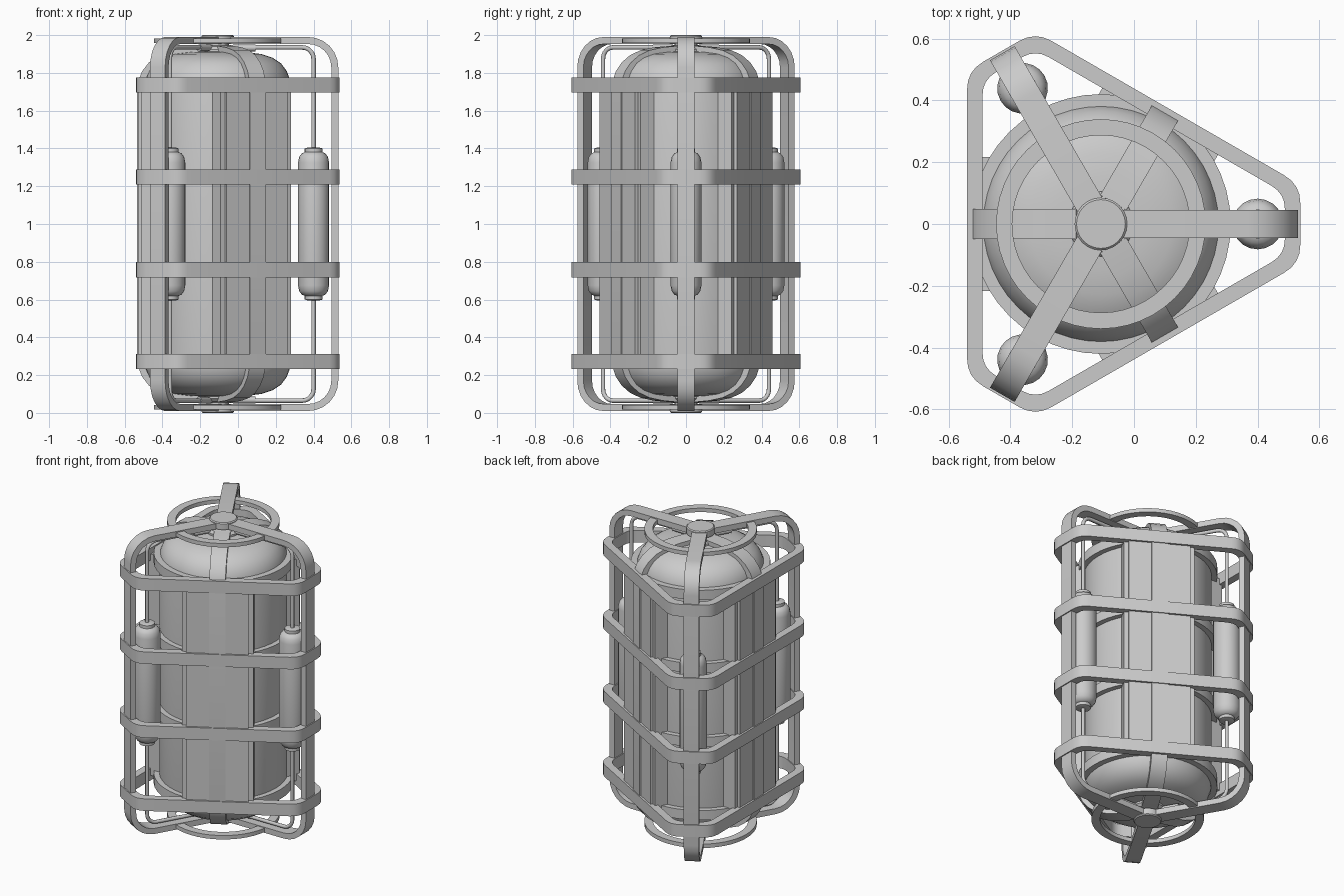
import bpy, bmesh, math
from mathutils import Vector, Matrix

if "Cube" in bpy.data.objects:
    bpy.data.objects.remove(bpy.data.objects["Cube"])

CX = -0.107  # axis of the tank
TAU = math.tau
CORNERS = [0, TAU / 3, 2 * TAU / 3]
SIDES = [TAU / 6, TAU / 2, 5 * TAU / 6]


def finish(name, bm, angle=0.0, smooth=35):
    """Turn about the tank axis, fix normals and link the object."""
    bm.transform(Matrix.Translation((CX, 0, 0)) @ Matrix.Rotation(angle, 4, 'Z'))
    bmesh.ops.recalc_face_normals(bm, faces=bm.faces)
    me = bpy.data.meshes.new(name)
    bm.to_mesh(me)
    bm.free()
    ob = bpy.data.objects.new(name, me)
    bpy.context.collection.objects.link(ob)
    bpy.ops.object.select_all(action='DESELECT')
    ob.select_set(True)
    bpy.context.view_layer.objects.active = ob
    bpy.ops.object.shade_smooth_by_angle(angle=math.radians(smooth))
    return ob


def both_ends(top):
    """Continue a top-half profile with its mirror image about z = 1."""
    return top + [(r, 2 - z) for r, z in reversed(top)]


def lathe(name, profile, seg=40, dist=0.0, angle=0.0, closed=False):
    bm = bmesh.new()
    rings = [[bm.verts.new((dist + r * math.cos(TAU * i / seg), r * math.sin(TAU * i / seg), z))
              for i in range(seg)] for r, z in profile]
    pairs = list(zip(rings, rings[1:])) + ([(rings[-1], rings[0])] if closed else [])
    for a, b in pairs:
        for i in range(seg):
            j = (i + 1) % seg
            bm.faces.new((a[i], a[j], b[j], b[i]))
    if not closed:
        bm.faces.new(rings[0])
        bm.faces.new(rings[-1])
    return finish(name, bm, angle)


def ribbon(name, path, width, thick, angle):
    """Flat bar following an (r, z) path, thickened inwards."""
    bm = bmesh.new()
    pts = [Vector(p) for p in path]
    secs = []
    for i, p in enumerate(pts):
        d0 = (p - pts[i - 1]).normalized() if i else None
        d1 = (pts[i + 1] - p).normalized() if i < len(pts) - 1 else None
        t = ((d0 or d1) + (d1 or d0)).normalized()
        q = p + Vector((t.y, -t.x)) * thick
        secs.append([bm.verts.new((c.x, y, c.y)) for c, y in
                     ((p, -width / 2), (p, width / 2), (q, width / 2), (q, -width / 2))])
    for a, b in zip(secs, secs[1:]):
        for i in range(4):
            j = (i + 1) % 4
            bm.faces.new((a[i], a[j], b[j], b[i]))
    bm.faces.new(secs[0])
    bm.faces.new(secs[-1])
    return finish(name, bm, angle)


def bend(r, z, rad, n=6):
    """Quarter turn from horizontal (outwards) to vertical (down)."""
    return [(r - rad + rad * math.sin(math.pi / 2 * i / n),
             z - rad + rad * math.cos(math.pi / 2 * i / n)) for i in range(n + 1)]


def rounded_triangle(apothem, cut, trim, n=4):
    """Triangle with cut, rounded corners."""
    half = (2 * apothem - cut) * math.tan(math.pi / 6)
    hexa = []
    for a in CORNERS:
        d, t = Vector((math.cos(a), math.sin(a))), Vector((-math.sin(a), math.cos(a)))
        hexa += [d * cut - t * half, d * cut + t * half]
    out = []
    for i, p in enumerate(hexa):
        a = p + (hexa[i - 1] - p).normalized() * trim
        b = p + (hexa[(i + 1) % 6] - p).normalized() * trim
        for k in range(n + 1):
            s = k / n
            out.append(a * (1 - s) ** 2 + p * 2 * s * (1 - s) + b * s * s)
    return out


def hoop(name, z, h):
    bm = bmesh.new()
    outer, inner = rounded_triangle(0.433, 0.645, 0.06), rounded_triangle(0.383, 0.595, 0.05)
    loops = [[bm.verts.new((p.x, p.y, zz)) for p in pts] for pts, zz in
             ((outer, z - h), (outer, z + h), (inner, z + h), (inner, z - h))]
    n = len(outer)
    for k in range(4):
        a, b = loops[k], loops[(k + 1) % 4]
        for i in range(n):
            bm.faces.new((a[i], a[(i + 1) % n], b[(i + 1) % n], b[i]))
    return finish(name, bm)


def box(name, x0, x1, half_w, z0, z1, angle):
    bm = bmesh.new()
    bmesh.ops.create_cube(bm, size=1)
    bm.transform(Matrix.Translation(((x0 + x1) / 2, 0, (z0 + z1) / 2))
                 @ Matrix.Diagonal((x1 - x0, 2 * half_w, z1 - z0, 1)))
    return finish(name, bm, angle)


def pipe(name, path, radius, angle):
    cu = bpy.data.curves.new(name, 'CURVE')
    cu.dimensions = '3D'
    cu.bevel_depth, cu.bevel_resolution, cu.use_fill_caps = radius, 2, True
    sp = cu.splines.new('POLY')
    sp.points.add(len(path) - 1)
    for pt, (r, z) in zip(sp.points, path):
        pt.co = (CX + r * math.cos(angle), r * math.sin(angle), z, 1)
    ob = bpy.data.objects.new(name, cu)
    bpy.context.collection.objects.link(ob)


# Tank with domed ends, and its flanges
dome = [(0.06, 1.915), (0.15, 1.91), (0.23, 1.9), (0.29, 1.88), (0.335, 1.85),
        (0.365, 1.81), (0.38, 1.77), (0.386, 1.73)]
lathe("tank", both_ends(dome), 48)
LEVELS = [0.272, 0.758, 1.248, 1.735]
for i, z in enumerate(LEVELS):
    lathe(f"tank_flange_{i}", [(0.37, z - 0.032), (0.42, z - 0.032), (0.42, z + 0.032), (0.37, z + 0.032)],
          48, closed=True)
    hoop(f"triangle_hoop_{i}", z, 0.04)

# Necks, hubs and end rings
for end, f in (("top", lambda z: z), ("bottom", lambda z: 2 - z)):
    lathe(end + "_neck", [(r, f(z)) for r, z in ((0.105, 1.89), (0.105, 1.925), (0.09, 1.94),
                                               (0.06, 1.945), (0.06, 1.985))], 24)
    lathe(end + "_hub", [(r, f(z)) for r, z in ((0.085, 1.955), (0.085, 1.994), (0.079, 2.0))], 24)
    lathe(end + "_ring", [(r, f(z)) for r, z in ((0.287, 1.957), (0.339, 1.957), (0.339, 1.983),
                                               (0.287, 1.983))], 48, closed=True)

# Corner bars, gas bottles and feed pipes
bottle = [(0.03, 1.405), (0.047, 1.4), (0.047, 1.38), (0.062, 1.374), (0.076, 1.355), (0.082, 1.325)]
for i, a in enumerate(CORNERS):
    ribbon(f"corner_bar_{i}", both_ends([(0.03, 1.99)] + bend(0.638, 1.99, 0.16)), 0.092, 0.037, a)
    lathe(f"bottle_{i}", both_ends(bottle), 20, dist=0.507, angle=a)
    for end, f in (("top", lambda z: z), ("bottom", lambda z: 2 - z)):
        path = [(0.06, 1.935)] + bend(0.507, 1.935, 0.06, 5) + [(0.507, 1.39)]
        pipe(f"{end}_feed_pipe_{i}", [(r, f(z)) for r, z in path], 0.012, a)
        pipe(f"{end}_pipe_fitting_{i}", [(0.08, f(1.932)), (0.2, f(1.932))], 0.018, a)

# Side straps over the domes, and the flat side panels
strap = [(0.08, 1.943), (0.17, 1.935), (0.25, 1.92), (0.315, 1.893), (0.365, 1.855),
         (0.4, 1.81), (0.42, 1.76), (0.427, 1.7)]
for i, a in enumerate(SIDES):
    ribbon(f"side_strap_{i}", both_ends(strap), 0.098, 0.035, a)
    box(f"side_panel_{i}", 0.33, 0.42, 0.188, 0.272, 1.73, a)
    box(f"side_panel_back_{i}", 0.3, 0.403, 0.216, 0.265, 1.735, a)
